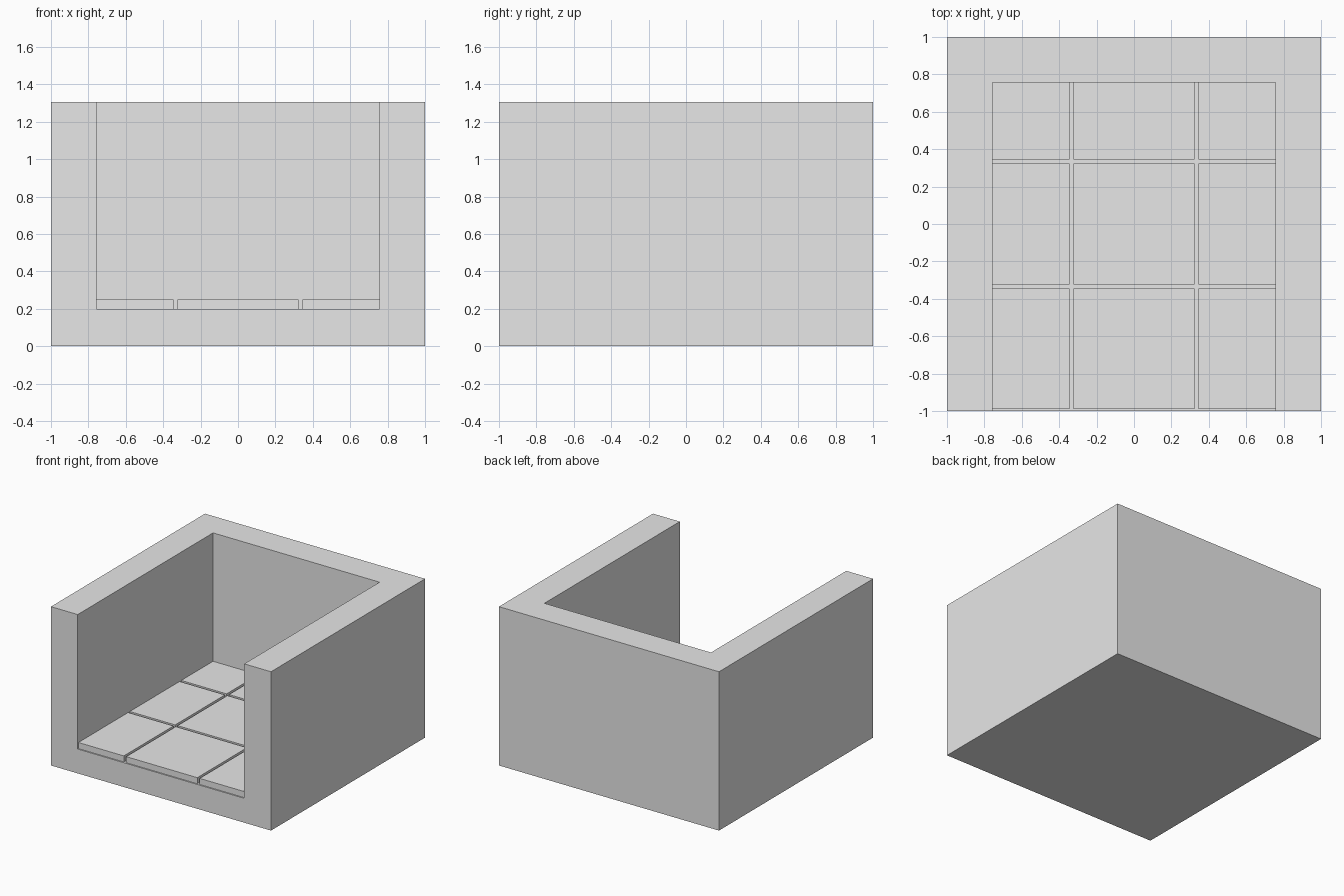
import bpy

# Remove the default cube
default = bpy.data.objects.get("Cube")
if default:
    bpy.data.objects.remove(default, do_unlink=True)

# Single plain colour
grey = bpy.data.materials.new("stone_grey")
grey.use_nodes = True
colour = (0.8, 0.8, 0.8, 1.0)
grey.diffuse_color = colour
grey.node_tree.nodes["Principled BSDF"].inputs["Base Color"].default_value = colour


def box(name, low, high):
    """Axis-aligned box between two corners."""
    centre = [(a + b) / 2 for a, b in zip(low, high)]
    bpy.ops.mesh.primitive_cube_add(size=1, location=centre)
    obj = bpy.context.object
    obj.name = name
    obj.scale = [b - a for a, b in zip(low, high)]
    bpy.ops.object.transform_apply(location=False, rotation=False, scale=True)
    obj.data.materials.append(grey)
    return obj


HEIGHT = 1.305
FLOOR = 0.2
INNER = 0.757
TILE_TOP = 0.25

# Walled shell: a block hollowed from the top and open at the front
shell = box("walled_shell", (-1, -1, 0), (1, 1, HEIGHT))
cutter = box("room_cutter", (-INNER, -1.2, FLOOR), (INNER, INNER, HEIGHT + 0.2))
cutter.hide_render = True
cut = shell.modifiers.new("hollow", "BOOLEAN")
cut.operation = "DIFFERENCE"
cut.solver = "EXACT"
cut.object = cutter
bpy.context.view_layer.objects.active = shell
bpy.ops.object.modifier_apply(modifier=cut.name)
bpy.data.objects.remove(cutter, do_unlink=True)

# Floor tiles in a three by three grid with open joints
NEAR, FAR = 0.323, 0.345
columns = [(-INNER, -FAR), (-NEAR, NEAR), (FAR, INNER)]
rows = [(-0.99, -FAR), (-NEAR, NEAR), (FAR, INNER)]
for r, (y0, y1) in enumerate(rows, 1):
    for c, (x0, x1) in enumerate(columns, 1):
        box(f"floor_tile_{r}_{c}", (x0, y0, FLOOR), (x1, y1, TILE_TOP))
